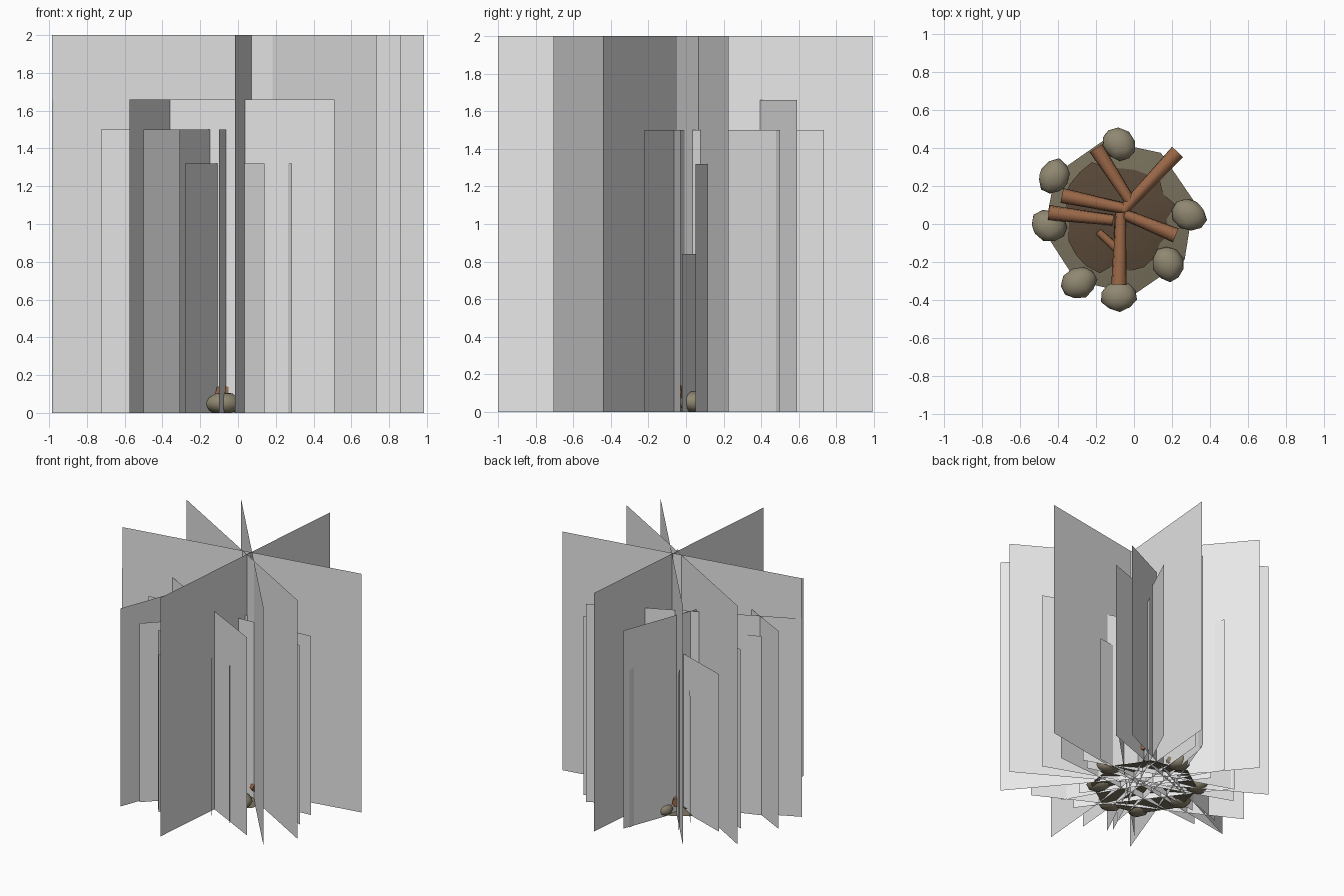
import bpy, bmesh, math, random
from mathutils import Vector

if "Cube" in bpy.data.objects:
    bpy.data.objects.remove(bpy.data.objects["Cube"])
random.seed(4)


def mat(name, c):
    m = bpy.data.materials.new(name)
    m.diffuse_color = (*c, 1)
    m.use_nodes = True
    m.node_tree.nodes["Principled BSDF"].inputs["Base Color"].default_value = m.diffuse_color
    return m


GREY = mat("pale_grey", (0.8, 0.8, 0.8))
STONE = mat("stone", (0.28, 0.245, 0.165))
DIRT = mat("dirt", (0.19, 0.165, 0.11))
ASH = mat("dark_ash", (0.1, 0.066, 0.04))
WOOD = mat("wood", (0.33, 0.14, 0.065))


def finish(name, bm, m, smooth=False):
    for f in bm.faces:
        f.smooth = smooth
    me = bpy.data.meshes.new(name)
    bm.to_mesh(me)
    bm.free()
    me.materials.append(m)
    ob = bpy.data.objects.new(name, me)
    bpy.context.collection.objects.link(ob)
    return ob


def card(name, a, b, h):
    """Upright flat card standing on the line a-b."""
    bm = bmesh.new()
    pts = [(*a, 0), (*b, 0), (*b, h), (*a, h)]
    bm.faces.new([bm.verts.new(p) for p in pts])
    finish(name, bm, GREY)


# four large crossing cards: centre and angle
for i, (cx, cy, deg) in enumerate([(0, .05, 10.2), (-.002, .057, -30),
                                   (.09, .06, -50), (.07, -.004, 85)]):
    d = Vector((math.cos(math.radians(deg)), math.sin(math.radians(deg))))
    c = Vector((cx, cy))
    card(f"large_card_{i}", c - d, c + d, 2)

# smaller cards: height, then end points
small = {
    1.66: [(-.575, -.735, .005, .82), (-.985, -.13, .515, .59), (-.963, .15, .51, -.61)],
    1.50: [(-.725, .31, .73, -.22), (-.725, -.15, .7, -.03), (-.5, -.59, .55, .48),
           (-.31, -.62, .32, .735), (-.1, -.72, .03, .77), (.6, .5, -.81, -.01)],
    1.32: [(-.28, -.65, .28, .52), (.285, -.52, -.37, .63), (.14, -.55, -.6, .45),
           (-.02, .78, -.25, -.5), (.55, .05, -.62, .45)],
    1.06: [(-.58, .0, .46, .15), (-.37, .47, .25, -.35)],
    0.84: [(.45, -.02, -.36, .2)],
}
for h, lines in small.items():
    for i, (x0, y0, x1, y1) in enumerate(lines):
        card(f"small_card_{int(h * 100)}_{i}", (x0, y0), (x1, y1), h)


# domed dirt bed and ragged ash patch on it
def disc(name, n, r, jitter, z_mid, z_rim, m):
    bm = bmesh.new()
    mid = bm.verts.new((-.08, .04, z_mid))
    rim = []
    for i in range(n):
        a = 2 * math.pi * i / n + .2
        q = r + random.uniform(-jitter, jitter)
        rim.append(bm.verts.new((-.08 + q * math.cos(a), .04 + q * math.sin(a), z_rim)))
    for i in range(n):
        bm.faces.new((mid, rim[i], rim[(i + 1) % n]))
    finish(name, bm, m, True)


disc("dirt_bed", 8, .41, .01, .085, .005, DIRT)
disc("ash_patch", 24, .285, .04, .095, .036, ASH)

# ring of rough low-poly stones
for i, (x, y) in enumerate([(-.08, .42), (-.42, .25), (-.45, -.01), (-.29, -.31),
                            (-.08, -.38), (.18, -.21), (.29, .05)]):
    bm = bmesh.new()
    bmesh.ops.create_icosphere(bm, subdivisions=2, radius=1)
    a = random.uniform(0, 6)
    for v in bm.verts:
        k = random.uniform(.95, 1.08)
        p, q = v.co.x * .094 * k, v.co.y * .08 * k
        v.co = (x + p * math.cos(a) - q * math.sin(a),
                y + p * math.sin(a) + q * math.cos(a),
                max(0, .05 + v.co.z * .06 * k))
    finish(f"stone_{i}", bm, STONE, True)


# logs: tapered sticks, thick outer ends resting on the stones
def stick(name, a, b, r0, r1):
    a, b = Vector(a), Vector(b)
    d = b - a
    bm = bmesh.new()
    bmesh.ops.create_cone(bm, cap_ends=True, segments=7, radius1=r0, radius2=r1,
                          depth=d.length)
    ob = finish(name, bm, WOOD, True)
    for p in ob.data.polygons:
        p.use_smooth = len(p.vertices) == 4
    ob.rotation_euler = d.to_track_quat('Z', 'Y').to_euler()
    ob.location = (a + b) / 2


logs = [((-.2, .4), (-.02, .12)), ((.23, .38), (-.06, .07)), ((-.38, .15), (-.04, .08)),
        ((-.45, .06), (-.11, .02)), ((.22, -.06), (-.05, .05)), ((-.08, -.32), (-.07, .06))]
for i, (o, n) in enumerate(logs):
    stick(f"log_{i}", (*o, .11), (*n, .11), .041, .029)
stick("log_branch", (-.19, -.04, .11), (-.08, -.14, .1), .02, .024)
